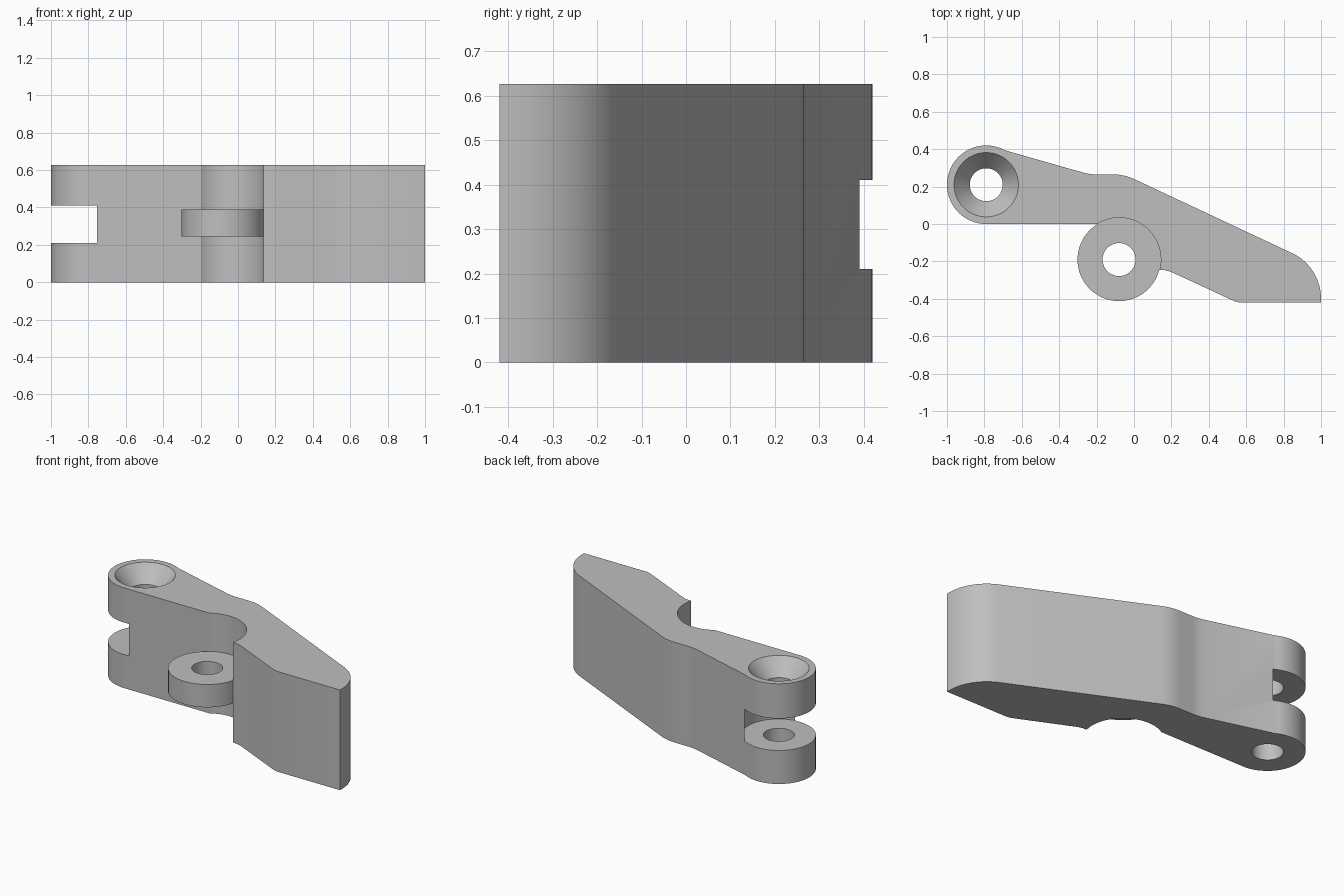
import bpy
import bmesh
from math import cos, sin, radians

default = bpy.data.objects.get("Cube")
if default:
    bpy.data.objects.remove(default, do_unlink=True)

HEIGHT = 0.627
EYE = (-0.79, 0.21)      # forked end with the screw hole
LUG = (-0.08, -0.19)     # side lug centre
LUG_R, LUG_LOW, LUG_HIGH = 0.222, 0.245, 0.388

grey = bpy.data.materials.new("light grey")
grey.use_nodes = True
grey.diffuse_color = (0.52, 0.52, 0.52, 1)
grey.node_tree.nodes["Principled BSDF"].inputs["Base Color"].default_value = grey.diffuse_color


def arc(centre, r, start, end, steps):
    angles = [radians(start + (end - start) * i / steps) for i in range(steps + 1)]
    return [(centre[0] + r * cos(a), centre[1] + r * sin(a)) for a in angles]


def extrude_outline(name, points, height):
    bm = bmesh.new()
    face = bm.faces.new([bm.verts.new((x, y, 0)) for x, y in points])
    top = bmesh.ops.extrude_face_region(bm, geom=[face])["geom"]
    bmesh.ops.translate(bm, vec=(0, 0, height),
                        verts=[v for v in top if isinstance(v, bmesh.types.BMVert)])
    bmesh.ops.recalc_face_normals(bm, faces=bm.faces)
    mesh = bpy.data.meshes.new(name)
    bm.to_mesh(mesh)
    bm.free()
    obj = bpy.data.objects.new(name, mesh)
    bpy.context.collection.objects.link(obj)
    return obj


def cut(target, centre, r_low, r_high, low, high):
    """Subtract an upright cylinder or cone."""
    bpy.ops.mesh.primitive_cone_add(vertices=96, radius1=r_low, radius2=r_high, depth=high - low,
                                    location=(*centre, (low + high) / 2))
    cutter = bpy.context.object
    cutter.hide_render = True
    mod = target.modifiers.new("cut", 'BOOLEAN')
    mod.operation, mod.solver, mod.object = 'DIFFERENCE', 'EXACT', cutter
    bpy.ops.object.select_all(action='DESELECT')
    target.select_set(True)
    bpy.context.view_layer.objects.active = target
    bpy.ops.object.modifier_apply(modifier=mod.name)
    bpy.data.objects.remove(cutter, do_unlink=True)


# Lever outline, counterclockwise, with the lug as part of it
outline = arc(EYE, 0.21, 61, 270, 48)
outline += arc(LUG, LUG_R, 121.2, 345.7, 56)
outline += [(0.165, -0.247), (0.19, -0.253), (0.22, -0.266)]
outline += [(0.52, -0.405), (0.54, -0.414), (0.565, -0.42), (1, -0.42)]
outline += arc((0.73, -0.40), 0.27, 0, 65.2, 20)
outline += arc((-0.11, 0.005), 0.26, 65.2, 90, 8)
outline += arc((-0.20, 0.53), 0.265, 270, 254.7, 6)
lever = extrude_outline("lever_arm", outline, HEIGHT)
lever.data.materials.append(grey)

# Recess above and below the lug, and the lug bore
for low, high in ((-0.1, LUG_LOW), (LUG_HIGH, HEIGHT + 0.1)):
    cut(lever, LUG, LUG_R + 0.0015, LUG_R + 0.0015, low, high)
cut(lever, LUG, 0.088, 0.088, -0.1, HEIGHT + 0.1)

# Fork slot, screw hole and countersink
cut(lever, EYE, 0.213, 0.213, 0.21, 0.41)
cut(lever, EYE, 0.088, 0.088, -0.1, HEIGHT + 0.1)
cut(lever, EYE, 0.088, 0.1804, HEIGHT - 0.1, HEIGHT + 0.01)

bpy.ops.object.shade_smooth_by_angle(angle=radians(25))
